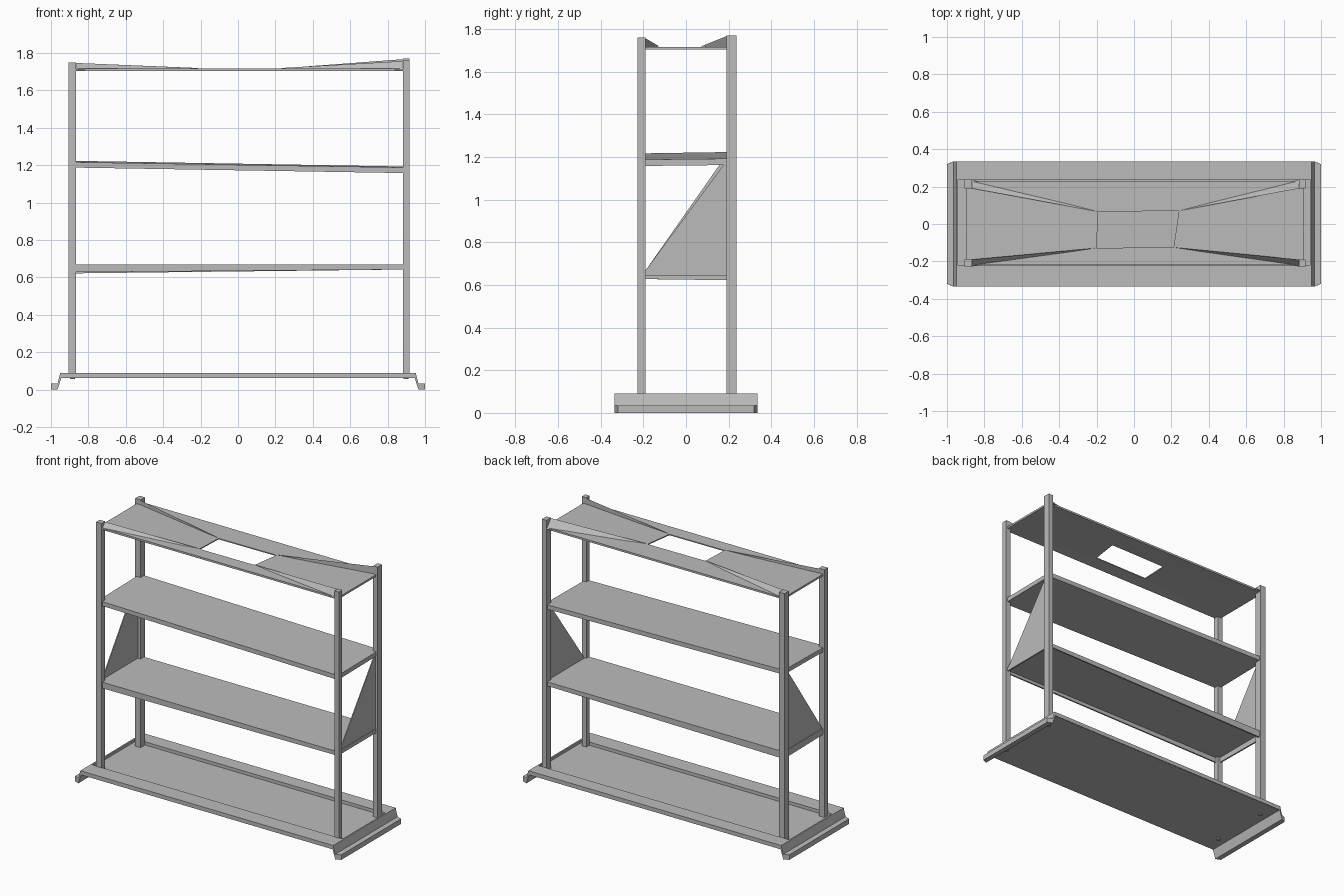
import bpy, bmesh
from mathutils import Vector

if "Cube" in bpy.data.objects:
    bpy.data.objects.remove(bpy.data.objects["Cube"])

grey = bpy.data.materials.new("grey metal")
grey.diffuse_color = (0.5, 0.5, 0.5, 1)
grey.use_nodes = True
grey.node_tree.nodes["Principled BSDF"].inputs["Base Color"].default_value = grey.diffuse_color


def make(name, verts, faces):
    me = bpy.data.meshes.new(name)
    bm = bmesh.new()
    vs = [bm.verts.new(v) for v in verts]
    for f in faces:
        bm.faces.new([vs[i] for i in f])
    bmesh.ops.recalc_face_normals(bm, faces=bm.faces)
    bm.to_mesh(me)
    bm.free()
    me.materials.append(grey)
    ob = bpy.data.objects.new(name, me)
    bpy.context.collection.objects.link(ob)
    return ob


HEX = [(0, 1, 2, 3), (4, 5, 6, 7), (0, 1, 5, 4), (1, 2, 6, 5), (2, 3, 7, 6), (3, 0, 4, 7)]


def slab(name, corners, bottoms, tops):
    """Four-cornered block with its own bottom and top height at each corner."""
    return make(name, [(x, y, z) for (x, y), z in zip(corners, bottoms)] +
                [(x, y, z) for (x, y), z in zip(corners, tops)], HEX)


def box(name, x0, x1, y0, y1, z0, z1):
    return slab(name, [(x0, y0), (x1, y0), (x1, y1), (x0, y1)], [z0] * 4, [z1] * 4)


# Base tray: thin floor with a raised strip along front and back
box("base_floor", -0.95, 0.95, -0.33, 0.33, 0.062, 0.068)
box("base_front_strip", -0.943, 0.943, -0.335, -0.222, 0.063, 0.09)
box("base_back_strip", -0.943, 0.943, 0.238, 0.335, 0.063, 0.09)

# Sloped end flanges with feet, corners slightly chamfered
foot_profile = [(0.940, 0.09), (0.950, 0.09), (0.964, 0.034), (1.0, 0.034),
                (1.0, 0.0), (0.965, 0.0), (0.945, 0.062)]
for side, s in (("left", -1), ("right", 1)):
    n = len(foot_profile)
    verts = []
    for sy in (-1, 1):
        for x, z in foot_profile:
            verts.append((s * x, sy * (0.32 if x > 0.99 else 0.335), z))
    faces = [tuple(range(n)), tuple(range(n, 2 * n))]
    faces += [(i, (i + 1) % n, n + (i + 1) % n, n + i) for i in range(n)]
    make(side + "_foot", verts, faces)

# Corner posts: x range, y range, top height
posts = {
    "front_left": (-0.906, -0.865, -0.227, -0.190, 1.75),
    "front_right": (0.882, 0.916, -0.227, -0.190, 1.76),
    "back_left": (-0.906, -0.865, 0.190, 0.237, 1.75),
    "back_right": (0.882, 0.916, 0.190, 0.237, 1.77),
}
for key, (x0, x1, y0, y1, top) in posts.items():
    box(key + "_post", x0, x1, y0, y1, 0.063, top)
    bpy.ops.mesh.primitive_cylinder_add(vertices=10, radius=0.014, depth=0.008,
                                        location=((x0 + x1) / 2, (y0 + y1) / 2, 0.06))
    bolt = bpy.context.object
    bolt.name = key + "_bolt"
    bolt.data.materials.append(grey)

# Upper shelf, tilting down to the right
outline = [(-0.895, -0.22), (0.905, -0.22), (0.905, 0.228), (-0.895, 0.228)]
slab("upper_shelf", outline, [1.188, 1.158, 1.163, 1.194], [1.217, 1.188, 1.193, 1.224])

# Middle shelf: top sheet with hanging rims, open below
top_z = 0.67
low = [0.628, 0.643, 0.643, 0.622]
slab("middle_shelf_sheet", outline, [top_z - 0.008] * 4, [top_z] * 4)
centre = Vector((0.005, 0.004))
inner = [(x - 0.01 * (1 if x > 0 else -1), y - 0.01 * (1 if y > 0 else -1)) for x, y in outline]
for i, name in enumerate(("front", "right", "back", "left")):
    j = (i + 1) % 4
    slab("middle_shelf_" + name + "_rim", [outline[i], outline[j], inner[j], inner[i]],
         [low[i], low[j], low[j], low[i]], [top_z - 0.004] * 4)

# Triangular end braces between the two shelves
for side, x, y_top in (("left", -0.889, 0.165), ("right", 0.897, 0.185)):
    prof = [(-0.19, 0.668), (0.2, 0.668), (0.2, 1.175), (y_top, 1.175)]
    make(side + "_brace", [(x + d, y, z) for d in (-0.003, 0.003) for y, z in prof], HEX)

# Top shelf: four flat panels around an open centre
hole = [(-0.20, -0.128), (0.212, -0.125), (0.24, 0.07), (-0.192, 0.066)]
for i, name in enumerate(("front", "right", "back", "left")):
    j = (i + 1) % 4
    slab("top_" + name + "_panel", [outline[i], outline[j], hole[j], hole[i]],
         [1.704, 1.704, 1.71, 1.71], [1.717] * 4)

# Pleated fins falling from each post top to the corner of the opening
for key, tip in zip(("front_left", "front_right", "back_right", "back_left"), hole):
    x0, x1, y0, y1, top = posts[key]
    x = x1 if x0 < 0 else x0
    outer, near = (y0, y1) if y0 < 0 else (y1, y0)
    make(key + "_fin", [(x, outer, 1.71), (x, near, 1.71), (x, near, top - 0.003), (*tip, 1.719)],
         [(0, 1, 2), (0, 1, 3), (1, 2, 3), (0, 2, 3)])
